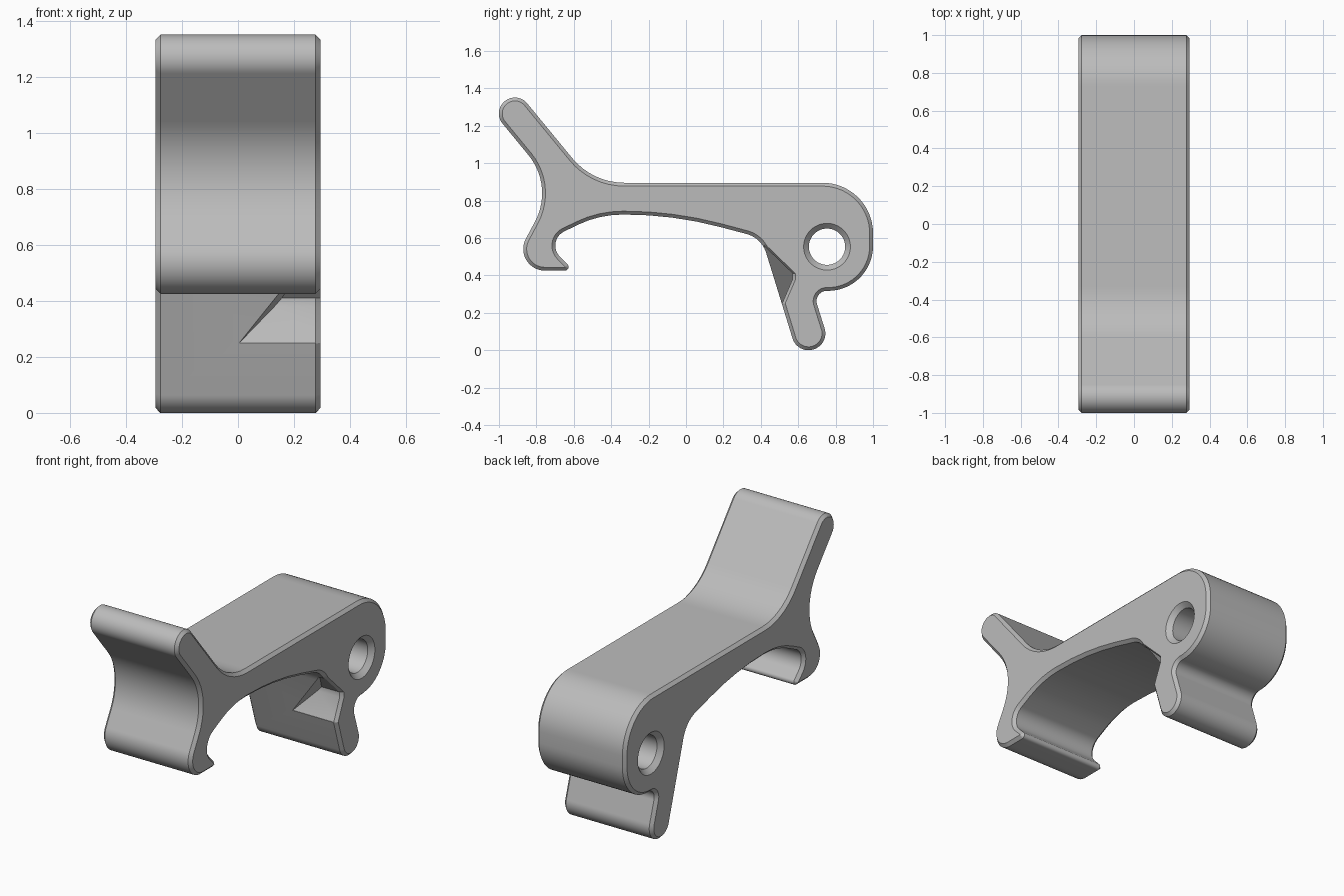
import bpy
import bmesh
import math
from mathutils import Vector

cube = bpy.data.objects.get("Cube")
if cube:
    bpy.data.objects.remove(cube, do_unlink=True)

HALF = 0.295      # half width of the bracket
CHAMFER = 0.018

grey = bpy.data.materials.new("light_grey")
grey.use_nodes = True
grey.diffuse_color = (0.5, 0.5, 0.5, 1)
grey.node_tree.nodes["Principled BSDF"].inputs["Base Color"].default_value = (0.5, 0.5, 0.5, 1)


def rounded(corners):
    """Closed outline with a tangent arc of the given radius at each corner."""
    out = []
    for i, (y, z, r) in enumerate(corners):
        p = Vector((y, z))
        a = (Vector(corners[i - 1][:2]) - p).normalized()
        b = (Vector(corners[(i + 1) % len(corners)][:2]) - p).normalized()
        half = a.angle(b) / 2
        centre = p + (a + b).normalized() * r / math.sin(half)
        start = p + a * r / math.tan(half) - centre
        turn = math.pi - 2 * half
        if a.x * b.y - a.y * b.x > 0:
            turn = -turn
        steps = max(4, round(abs(turn) / math.radians(6)))
        for k in range(steps + 1):
            t = turn * k / steps
            q = centre + Vector((start.x * math.cos(t) - start.y * math.sin(t),
                                 start.x * math.sin(t) + start.y * math.cos(t)))
            if not out or (q - out[-1]).length > 0.002:
                out.append(q)
    return out


def inset(loop, d):
    """Move a counterclockwise outline inward by d."""
    res = []
    for i, p in enumerate(loop):
        n1 = (p - loop[i - 1]).normalized()
        n2 = (loop[(i + 1) % len(loop)] - p).normalized()
        t = (n1 + n2).normalized()
        res.append(p + Vector((-t.y, t.x)) * d / max(0.5, t.dot(n1)))
    return res


def finish(name, bm):
    bmesh.ops.recalc_face_normals(bm, faces=bm.faces[:])
    mesh = bpy.data.meshes.new(name)
    bm.to_mesh(mesh)
    bm.free()
    mesh.materials.append(grey)
    obj = bpy.data.objects.new(name, mesh)
    bpy.context.collection.objects.link(obj)
    return obj


def loft(name, sections):
    """Skin a list of (x, outline) sections and cap both ends."""
    bm = bmesh.new()
    rings = [[bm.verts.new((x, p[0], p[1])) for p in loop] for x, loop in sections]
    n = len(rings[0])
    for r, s in zip(rings, rings[1:]):
        for i in range(n):
            j = (i + 1) % n
            bm.faces.new((r[i], r[j], s[j], s[i]))
    bm.faces.new(rings[0])
    bm.faces.new(rings[-1])
    return finish(name, bm)


def hull(name, points):
    bm = bmesh.new()
    for p in points:
        bm.verts.new(p)
    res = bmesh.ops.convex_hull(bm, input=bm.verts[:])
    loose = {v for v in res["geom_interior"] if isinstance(v, bmesh.types.BMVert)}
    bmesh.ops.delete(bm, geom=list(loose), context="VERTS")
    return finish(name, bm)


# Side outline (y, z, corner radius), counterclockwise
outline = rounded([
    (-0.903, 1.385, 0.0845), (-1.035, 1.277, 0.0845),   # thumb arm tip
    (-0.706, 0.877, 0.32), (-0.9475, 0.425, 0.116),     # concave front, hook heel
    (-0.60, 0.425, 0.02), (-0.757, 0.583, 0.084),       # hook lip and throat
    (-0.466, 0.725, 0.55), (-0.07, 0.725, 2.0),         # arched underside
    (0.404, 0.60, 0.15),
    (0.596, -0.023, 0.0895), (0.768, 0.031, 0.0895),    # leg tip
    (0.678, 0.317, 0.055),
    (1.0, 0.317, 0.24), (1.0, 0.895, 0.27),             # pivot end
    (-0.50, 0.895, 0.36),
])
small = inset(outline, CHAMFER)
body = loft("lever_body", [(-HALF, small), (CHAMFER - HALF, outline),
                           (HALF - CHAMFER, outline), (HALF, small)])


# Countersunk pivot hole
def circle(r):
    return [(0.754 + r * math.cos(math.tau * i / 64), 0.553 + r * math.sin(math.tau * i / 64))
            for i in range(64)]


hole = loft("pivot_hole_cutter", [(-0.32, circle(0.15)), (-0.267, circle(0.097)),
                                  (0.267, circle(0.097)), (0.32, circle(0.15))])

# Wedge notch on the left face of the leg, with a flared rim
section = [(0.514, 0.25), (0.57, 0.38), (0.57, 0.41), (0.42, 0.555), (0.36, 0.5), (0.45, 0.25)]
inner = [(0.005 + 0.22 * (y - 0.514) + 0.87 * (z - 0.25), y, z) for y, z in section]
notch = hull("leg_notch_cutter", inner + [(0.32, y, z) for y, z in section])
flare = hull("notch_rim_cutter", [(HALF - CHAMFER, y, z) for y, z in section]
             + [(0.32, 0.47 + (y - 0.47) * 1.35, 0.41 + (z - 0.41) * 1.35) for y, z in section])

bpy.ops.object.select_all(action="DESELECT")
body.select_set(True)
bpy.context.view_layer.objects.active = body
for cutter in (hole, notch, flare):
    mod = body.modifiers.new(cutter.name, "BOOLEAN")
    mod.operation = "DIFFERENCE"
    mod.solver = "EXACT"
    mod.object = cutter
    bpy.ops.object.modifier_apply(modifier=mod.name)
    bpy.data.objects.remove(cutter, do_unlink=True)

bpy.ops.object.shade_smooth_by_angle(angle=math.radians(25))
